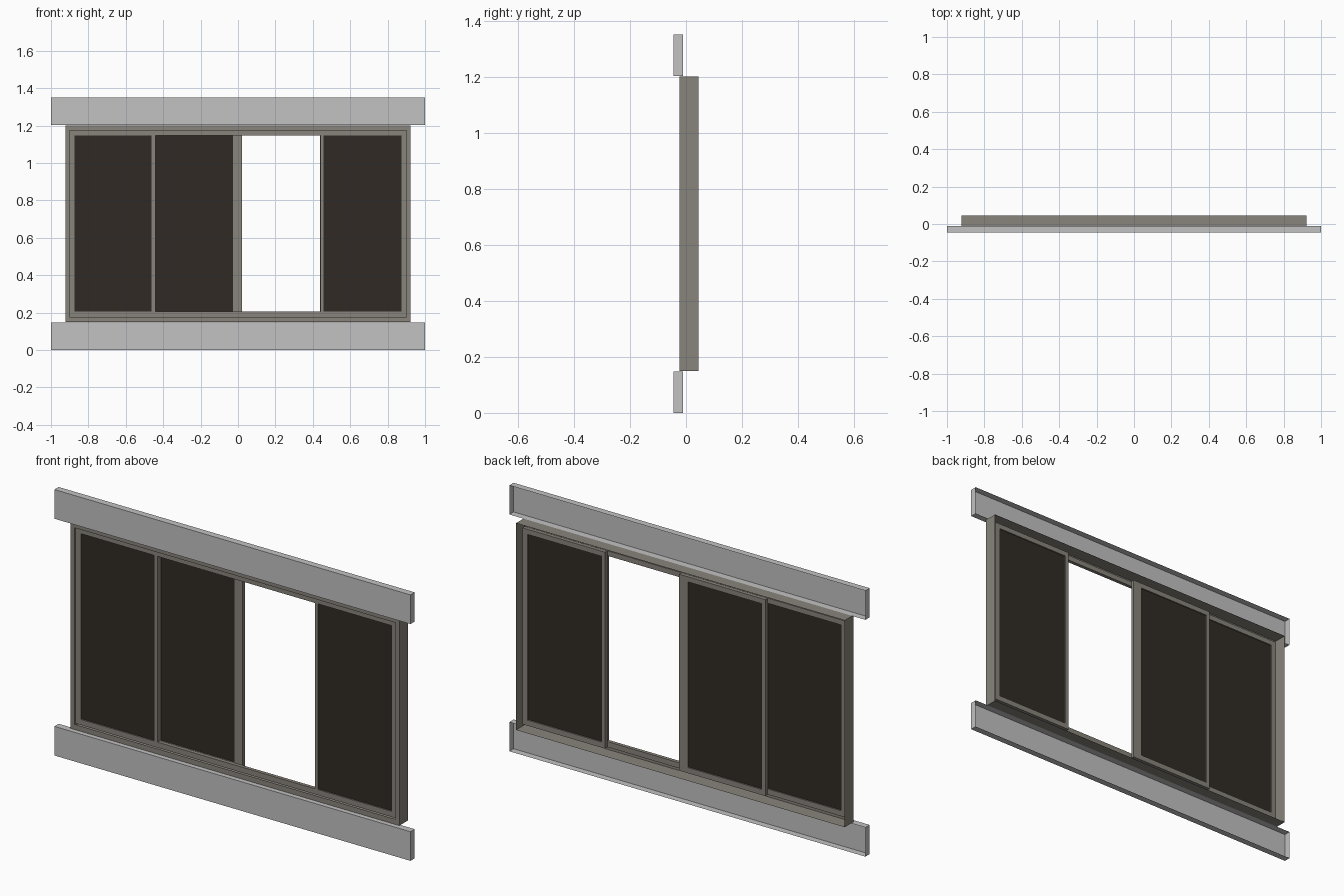
import bpy, bmesh

if "Cube" in bpy.data.objects:
    bpy.data.objects.remove(bpy.data.objects["Cube"])

def material(name, rgb):
    m = bpy.data.materials.new(name)
    m.diffuse_color = (*rgb, 1)
    m.use_nodes = True
    m.node_tree.nodes["Principled BSDF"].inputs["Base Color"].default_value = m.diffuse_color
    return m

TRIM = material("light grey trim", (0.54, 0.54, 0.54))
FRAME = material("warm grey frame", (0.25, 0.23, 0.20))
GLASS = material("dark brown glass", (0.030, 0.023, 0.017))

def finish(bm, name, mat):
    me = bpy.data.meshes.new(name)
    bm.to_mesh(me)
    bm.free()
    me.materials.append(mat)
    ob = bpy.data.objects.new(name, me)
    bpy.context.collection.objects.link(ob)
    return ob

def add_box(bm, x, y, z, open_back=False):
    g = bmesh.ops.create_cube(bm, size=1)["verts"]
    for v in g:
        v.co = [(a + b) / 2 + c * (b - a) for (a, b), c in zip((x, y, z), v.co)]
    if open_back:
        bm.normal_update()
        back = [f for f in bm.faces if f.normal.y > 0.5]
        bmesh.ops.delete(bm, geom=back, context="FACES")

def box(name, mat, x, y, z, open_back=False):
    bm = bmesh.new()
    add_box(bm, x, y, z, open_back)
    return finish(bm, name, mat)

def ring(name, x, y, z, ix, iz, open_back=False):
    """Rectangular frame: outer x/z range, inner x/z range, depth y."""
    bm = bmesh.new()
    def loop(xr, zr, yy):
        return [bm.verts.new((a, yy, b)) for a, b in
                ((xr[0], zr[0]), (xr[1], zr[0]), (xr[1], zr[1]), (xr[0], zr[1]))]
    of, inf = loop(x, z, y[0]), loop(ix, iz, y[0])
    ob, inb = loop(x, z, y[1]), loop(ix, iz, y[1])
    pairs = [(of, inf), (ob, of)]
    if not open_back:
        pairs += [(inf, inb), (inb, ob)]
    for a, b in pairs:
        for i in range(4):
            j = (i + 1) % 4
            bm.faces.new((a[i], a[j], b[j], b[i]))
    if open_back:
        bmesh.ops.delete(bm, geom=inb, context="VERTS")
    return finish(bm, name, FRAME)

# wall trim boards, open at the back
box("lower_trim", TRIM, (-1, 1), (-0.045, -0.011), (0, 0.148), True)
box("upper_trim", TRIM, (-1, 1), (-0.045, -0.011), (1.202, 1.35), True)

# outer window casing, open at the back
ring("outer_casing", (-0.923, 0.923), (-0.024, 0.045), (0.15, 1.2),
     (-0.902, 0.902), (0.177, 1.174), True)

# sashes: two fixed outer ones, two sliding ones behind (right one slid open)
Z, IZ = (0.177, 1.174), (0.205, 1.148)
def sash(name, x, ix, y):
    ring(name + "_sash", x, y, Z, ix, IZ)
    m = (y[0] + y[1]) / 2
    box(name + "_glass", GLASS, ix, (m - 0.003, m + 0.003), IZ)

sash("left_fixed", (-0.902, -0.442), (-0.873, -0.462), (-0.014, 0.004))
sash("right_fixed", (0.442, 0.902), (0.458, 0.873), (-0.014, 0.004))
sash("left_sliding", (-0.462, 0.022), (-0.442, -0.028), (0.006, 0.024))
sash("right_sliding", (0.438, 0.902), (0.458, 0.873), (0.006, 0.024))

# head and sill rails across the open bay
for n, z in (("sill_rail", (0.177, 0.205)), ("head_rail", (1.148, 1.174))):
    box(n, FRAME, (-0.46, 0.455), (-0.014, 0.004), z)
